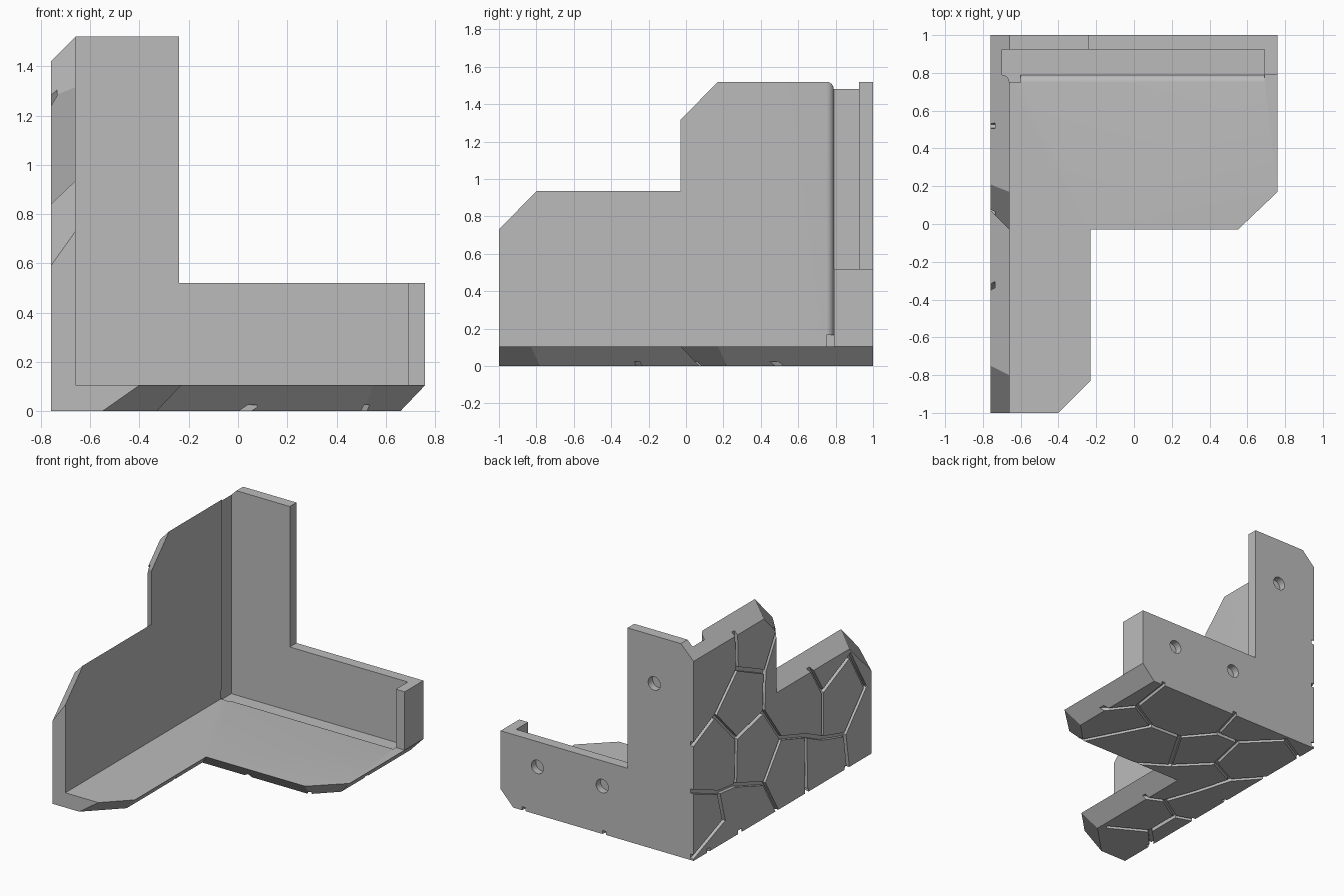
import bpy, bmesh, math
from mathutils import Vector

cube = bpy.data.objects.get("Cube")
if cube:
    bpy.data.objects.remove(cube)

grey = bpy.data.materials.new("light grey")
grey.use_nodes = True
colour = (0.5, 0.5, 0.5, 1)
grey.diffuse_color = colour
grey.node_tree.nodes["Principled BSDF"].inputs["Base Color"].default_value = colour

# Maps from a flat outline plus a depth to space
ON_X = lambda p, d: (d, p[0], p[1])
ON_Y = lambda p, d: (p[0], d, p[1])
ON_Z = lambda p, d: (p[0], p[1], d)


def loft(bm, place, outline_a, depth_a, outline_b, depth_b):
    """Closed solid between two matching outlines."""
    a = [bm.verts.new(place(p, depth_a)) for p in outline_a]
    b = [bm.verts.new(place(p, depth_b)) for p in outline_b]
    faces = [bm.faces.new(a), bm.faces.new(b[::-1])]
    for i in range(len(a)):
        j = (i + 1) % len(a)
        faces.append(bm.faces.new((a[j], a[i], b[i], b[j])))
    bmesh.ops.recalc_face_normals(bm, faces=faces)


def finish(name, bm):
    mesh = bpy.data.meshes.new(name)
    bm.to_mesh(mesh)
    bm.free()
    mesh.materials.append(grey)
    obj = bpy.data.objects.new(name, mesh)
    bpy.context.collection.objects.link(obj)
    return obj


def solid(name, place, outline_a, depth_a, outline_b, depth_b):
    bm = bmesh.new()
    loft(bm, place, outline_a, depth_a, outline_b, depth_b)
    return finish(name, bm)


def combine(target, other, operation):
    """Apply one boolean, then drop the helper."""
    mod = target.modifiers.new("combine", "BOOLEAN")
    mod.object, mod.operation = other, operation
    mod.solver, mod.use_self = "EXACT", True
    bpy.context.view_layer.update()
    graph = bpy.context.evaluated_depsgraph_get()
    mesh = bpy.data.meshes.new_from_object(target.evaluated_get(graph))
    target.modifiers.clear()
    target.data = mesh
    bpy.data.objects.remove(other)


def seams(name, place, face, inward, chains, width=0.028, depth=0.025):
    """Bars along chains of points, set into an outer face."""
    bm = bmesh.new()
    for k, chain in enumerate(chains):
        for p, q in zip(chain, chain[1:]):
            p, q = Vector(p), Vector(q)
            along = (q - p).normalized() * width / 2
            side = Vector((-along.y, along.x))
            p, q = p - along, q + along
            bar = [p + side, q + side, q - side, p - side]
            loft(bm, place, bar, face - inward * 0.03, bar, face + inward * depth)
    return finish(name, bm)


# Side wall, outer face smaller than the inner one
side_inner = [(-1, 0), (-1, .73), (-.8, .935), (-.03, .935), (-.03, 1.315),
              (.17, 1.52), (1, 1.52), (1, 0)]
side_outer = [(-1, 0), (-1, .59), (-.75, .84), (.07, .84), (.07, 1.275),
              (.21, 1.42), (1, 1.42), (1, 0)]
bracket = solid("corner_bracket", ON_X, side_inner, -.66, side_outer, -.76)

# Floor, underside smaller than the top
floor_top = [(-.76, -1), (-.4, -1), (-.23, -.83), (-.23, -.03), (.55, -.03),
             (.76, .17), (.76, 1), (-.76, 1)]
floor_under = [(-.76, -1), (-.55, -1), (-.33, -.78), (-.33, .07), (.51, .07),
               (.66, .22), (.66, 1), (-.76, 1)]
combine(bracket, solid("floor", ON_Z, floor_top, .105, floor_under, 0), "UNION")


# Channel with a rounded lip, along the side wall and the floor
def channel(base):
    arc = [math.radians(90 - 15 * i) for i in range(7)]
    lip = [(base + .04 * math.cos(t), .75 + .04 * math.sin(t)) for t in arc]
    return [(base, .925)] + lip + [(base + .1, .75), (base + .1, .925)]


wall_channel = channel(-.70)
combine(bracket, solid("wall_cutter", ON_Z, wall_channel, .065, wall_channel, 1.7), "DIFFERENCE")
floor_channel = [(y, z) for z, y in channel(.065)]
combine(bracket, solid("floor_cutter", ON_X, floor_channel, -.70, floor_channel, .69), "DIFFERENCE")

# Back plate and end flange
plate = [(-.76, 0), (.66, 0), (.76, .105), (.76, .52), (-.24, .52),
         (-.24, 1.52), (-.66, 1.52), (-.76, 1.42)]
combine(bracket, solid("back_plate", ON_Y, plate, .925, plate, 1), "UNION")
flange = [(.69, .105), (.76, .105), (.76, .52), (.69, .52)]
combine(bracket, solid("end_flange", ON_Y, flange, .79, flange, .925), "UNION")

# Blind round holes in the back
for x, z in [(-.45, 1.18), (-.04, .34), (.47, .34)]:
    ring = [(x + .048 * math.cos(i * math.tau / 32), z + .048 * math.sin(i * math.tau / 32))
            for i in range(32)]
    combine(bracket, solid("hole_cutter", ON_Y, ring, .95, ring, 1.1), "DIFFERENCE")

# Stone seams on the outer side
side_seams = [
    [(.52, 1.45), (.51, 1.18), (.2, 1.04), (.05, 1.3)],
    [(.51, 1.18), (.76, .94), (1.02, .82)],
    [(.76, .94), (.52, .69), (.21, .76), (.2, 1.04)],
    [(.21, .76), (.02, .5), (-.26, .41), (-.27, -.02)],
    [(.02, .5), (.21, .25), (.53, .36), (.52, .69)],
    [(.21, .25), (.05, -.02)],
    [(.53, .36), (.72, .38), (1.02, .5)],
    [(.72, .38), (.66, .16), (1.02, .02)],
    [(-.31, .88), (-.45, .65), (-.76, .79), (-.93, .5), (-.7, .25), (-.74, -.02)],
    [(-.45, .65), (-.45, .32), (-.7, .25)],
    [(-.45, .32), (-.26, .41)],
]
combine(bracket, seams("side_seams", ON_X, -.76, 1, side_seams), "DIFFERENCE")

# Stone seams on the underside
under_seams = [
    [(.7, .45), (.53, .66), (.58, 1.02)],
    [(.53, .66), (.28, .52), (.04, .53), (-.13, .73), (-.05, 1.02)],
    [(.28, .52), (.52, .06)],
    [(.04, .53), (-.16, .19), (.06, .05)],
    [(-.13, .73), (-.31, .73), (-.38, .41), (-.16, .19)],
    [(-.31, .73), (-.54, .96), (-.78, .82)],
    [(-.38, .41), (-.6, .3), (-.78, .5)],
    [(-.6, .3), (-.53, .05), (-.44, -.2), (-.31, -.26)],
    [(-.44, -.2), (-.63, -.32), (-.78, -.27)],
    [(-.63, -.32), (-.63, -.58), (-.78, -.74)],
    [(-.63, -.58), (-.38, -.72)],
]
combine(bracket, seams("under_seams", ON_Z, 0, 1, under_seams), "DIFFERENCE")

# Smooth only the rounded lip and holes
for obj in bpy.context.selected_objects:
    obj.select_set(False)
bracket.select_set(True)
bpy.context.view_layer.objects.active = bracket
bpy.ops.object.shade_smooth_by_angle(angle=math.radians(30))
